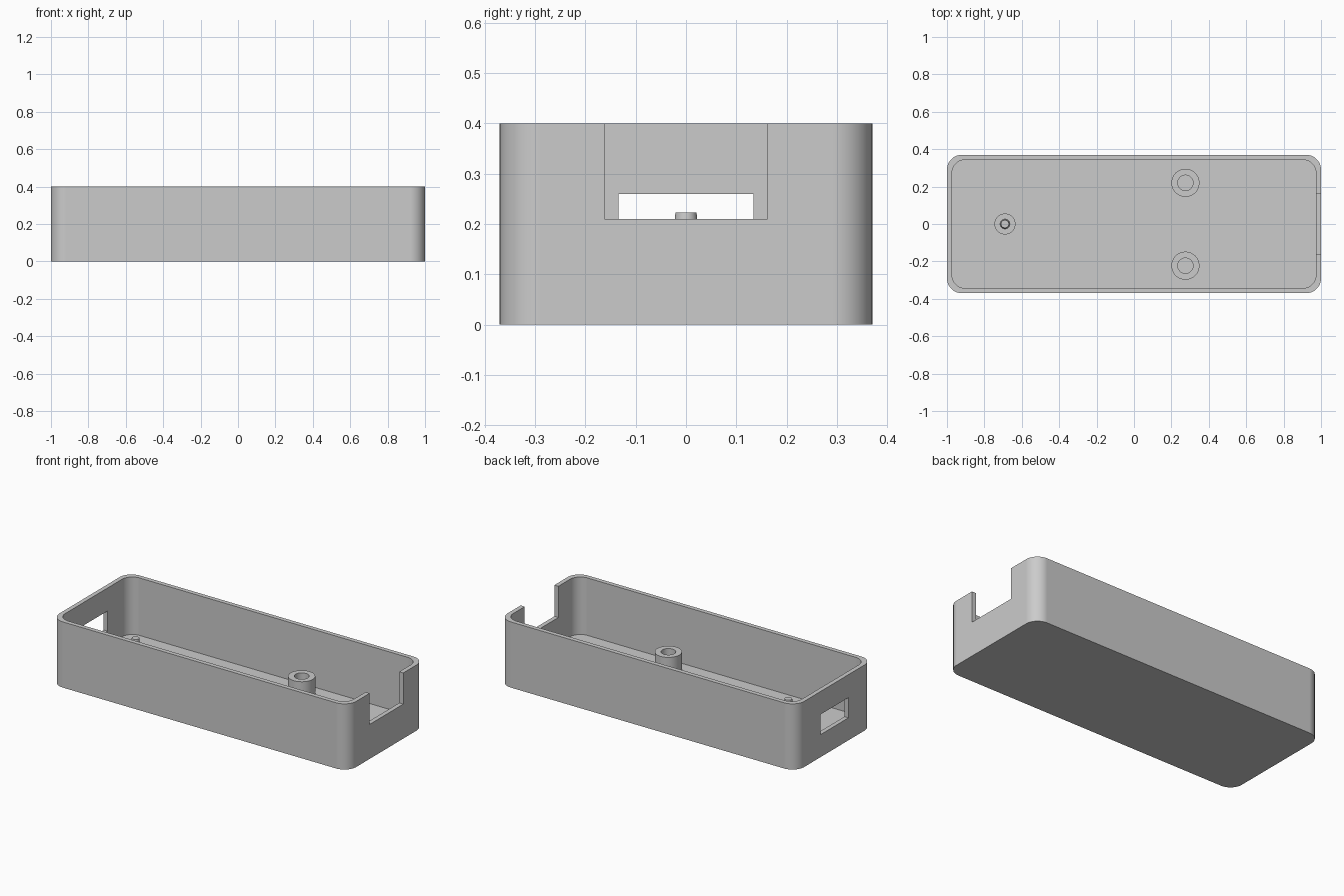
import bpy, bmesh, math

if "Cube" in bpy.data.objects:
    bpy.data.objects.remove(bpy.data.objects["Cube"])

HALF_X, HALF_Y, HEIGHT = 1.0, 0.37, 0.40
WALL, FLOOR = 0.027, 0.05
BOSS_TOP = 0.165

grey = bpy.data.materials.new("plain grey")
grey.diffuse_color = (0.6, 0.6, 0.6, 1)
grey.use_nodes = True
grey.node_tree.nodes["Principled BSDF"].inputs["Base Color"].default_value = grey.diffuse_color


def add_object(name, bm):
    bmesh.ops.recalc_face_normals(bm, faces=bm.faces)
    mesh = bpy.data.meshes.new(name)
    bm.to_mesh(mesh)
    bm.free()
    mesh.materials.append(grey)
    obj = bpy.data.objects.new(name, mesh)
    bpy.context.collection.objects.link(obj)
    return obj


def rounded_block(name, hx, hy, radius, z0, z1, steps=16):
    """Upright block with rounded vertical corners."""
    bm = bmesh.new()
    ring = []
    for i, (sx, sy) in enumerate([(1, 1), (-1, 1), (-1, -1), (1, -1)]):
        for k in range(steps + 1):
            a = math.radians(90) * (i + k / steps)
            ring.append(bm.verts.new((sx * (hx - radius) + radius * math.cos(a),
                                      sy * (hy - radius) + radius * math.sin(a), z0)))
    base = bm.faces.new(ring)
    top = bmesh.ops.extrude_face_region(bm, geom=[base])["geom"]
    verts = [v for v in top if isinstance(v, bmesh.types.BMVert)]
    bmesh.ops.translate(bm, verts=verts, vec=(0, 0, z1 - z0))
    return add_object(name, bm)


def box(name, x0, x1, y0, y1, z0, z1):
    bm = bmesh.new()
    bmesh.ops.create_cube(bm, size=1)
    for v in bm.verts:
        v.co = (x1 if v.co.x > 0 else x0, y1 if v.co.y > 0 else y0, z1 if v.co.z > 0 else z0)
    return add_object(name, bm)


def lathe(name, profile, x, y, steps=64):
    """Revolve (radius, height) points about a vertical axis."""
    bm = bmesh.new()
    verts = [bm.verts.new((r, 0, z)) for r, z in profile]
    edges = [bm.edges.new(pair) for pair in zip(verts, verts[1:])]
    bmesh.ops.spin(bm, geom=verts + edges, cent=(0, 0, 0), axis=(0, 0, 1),
                   angle=2 * math.pi, steps=steps)
    bmesh.ops.remove_doubles(bm, verts=bm.verts, dist=1e-5)
    obj = add_object(name, bm)
    obj.location = (x, y, 0)
    return obj


def activate(obj):
    bpy.ops.object.select_all(action='DESELECT')
    obj.select_set(True)
    bpy.context.view_layer.objects.active = obj


def cut(target, cutter):
    mod = target.modifiers.new("cut", 'BOOLEAN')
    mod.operation, mod.solver, mod.object = 'DIFFERENCE', 'EXACT', cutter
    activate(target)
    bpy.ops.object.modifier_apply(modifier=mod.name)
    bpy.data.objects.remove(cutter)


def smooth(obj):
    activate(obj)
    bpy.ops.object.shade_smooth_by_angle(angle=math.radians(30))
    mod = obj.modifiers.new("even shading", 'WEIGHTED_NORMAL')
    mod.keep_sharp = True


# Open tray with a connector notch on the right and a window on the left
tray = rounded_block("tray", HALF_X, HALF_Y, 0.08, 0, HEIGHT)
cut(tray, rounded_block("cavity", HALF_X - WALL, HALF_Y - WALL, 0.07, FLOOR, HEIGHT + 0.1))
cut(tray, box("notch", 0.93, 1.1, -0.162, 0.162, 0.21, HEIGHT + 0.1))
cut(tray, box("window", -1.1, -0.93, -0.134, 0.134, 0.137, 0.26))
smooth(tray)

# Pair of hollow screw bosses
for side, y in (("front", -0.223), ("back", 0.22)):
    smooth(lathe(side + "_screw_boss",
                 [(0.075, FLOOR), (0.075, BOSS_TOP), (0.041, BOSS_TOP), (0.041, FLOOR)],
                 0.275, y))

# Stepped locating post with a tapered pin
smooth(lathe("locating_post",
             [(0.056, FLOOR), (0.056, BOSS_TOP), (0.026, BOSS_TOP), (0.021, 0.223), (0, 0.223)],
             -0.69, 0))
